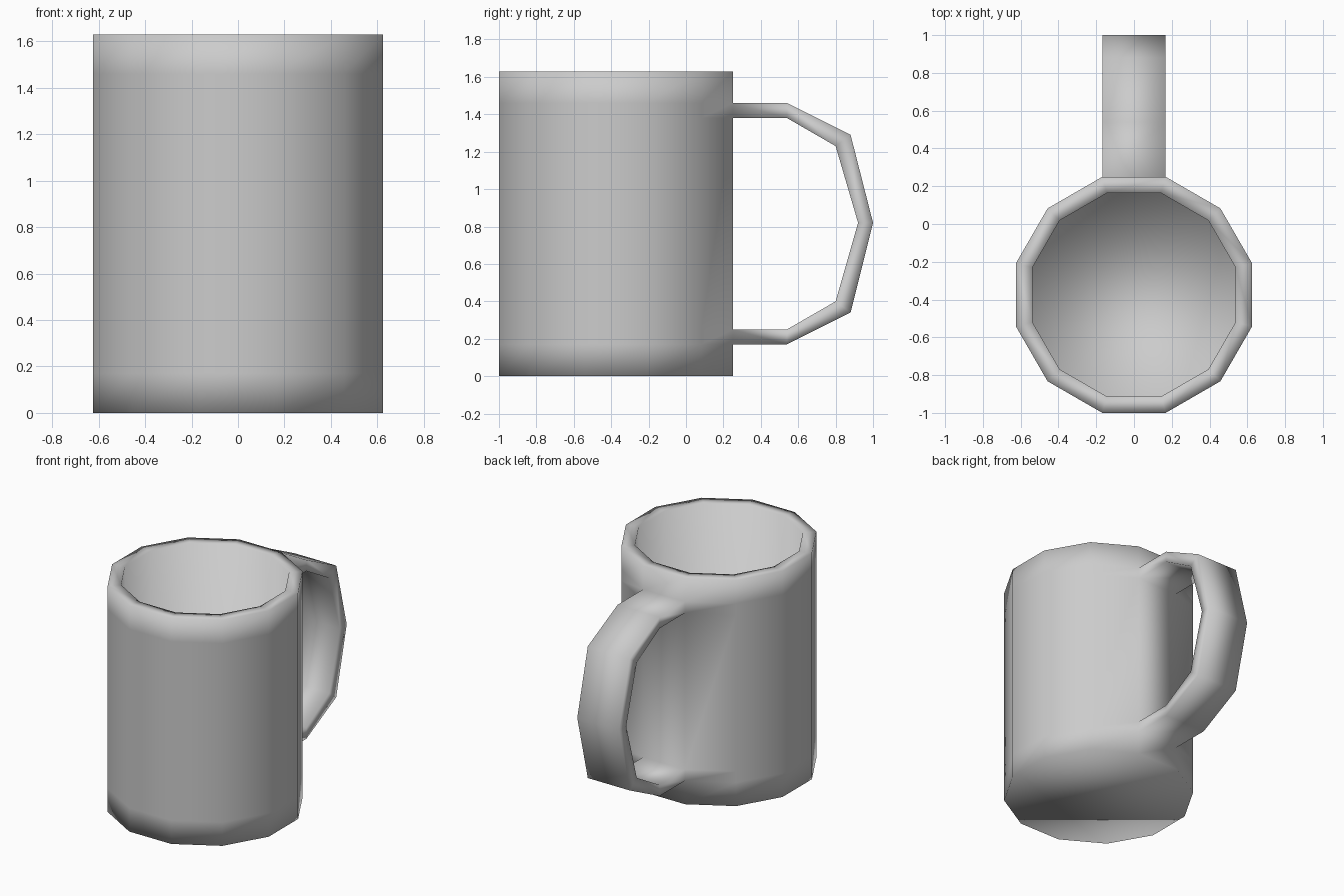
import bpy, bmesh, math

if "Cube" in bpy.data.objects:
    bpy.data.objects.remove(bpy.data.objects["Cube"])

bm = bmesh.new()
CY, N = -0.375, 12

def ring(apothem, z):
    r = apothem / math.cos(math.pi / N)
    angles = [math.radians(15 + 30 * k) for k in range(N)]
    return [bm.verts.new((r * math.cos(a), CY + r * math.sin(a), z)) for a in angles]

def bridge(a, b, skip=None):
    n = len(a)
    for i in range(n):
        if i != skip:
            j = (i + 1) % n
            bm.faces.new((a[i], a[j], b[j], b[i]))

# Cup: outer wall, rim, inner wall and floor
BACK = 2  # back-facing side that carries the handle
outer = [ring(0.625, z) for z in (0, 0.17, 0.25, 1.38, 1.46, 1.63)]
inner = [ring(0.538, z) for z in (1.63, 0.10)]
rings = outer + inner
for i in range(len(rings) - 1):
    bridge(rings[i], rings[i + 1], BACK if i in (1, 3) else None)
bm.faces.new(outer[0])
bm.faces.new(inner[-1])

# Handle: rectangular strap joined to the two openings in the back wall
def opening(out_ring, in_ring):
    return [out_ring[BACK + 1], out_ring[BACK], in_ring[BACK], in_ring[BACK + 1]]

path = [((0.54, 1.46), (0.54, 1.38)), ((0.88, 1.29), (0.80, 1.23)),
        ((1.00, 0.82), (0.92, 0.82)),
        ((0.88, 0.34), (0.80, 0.40)), ((0.54, 0.17), (0.54, 0.25))]
W = 0.625 * math.tan(math.pi / N)
sections = [opening(outer[4], outer[3])]
for (oy, oz), (iy, iz) in path:
    sections.append([bm.verts.new(p) for p in
                     ((-W, oy, oz), (W, oy, oz), (W, iy, iz), (-W, iy, iz))])
sections.append(opening(outer[1], outer[2]))
for a, b in zip(sections, sections[1:]):
    bridge(a, b)

bmesh.ops.recalc_face_normals(bm, faces=bm.faces)
for f in bm.faces:
    f.smooth = True
mesh = bpy.data.meshes.new("mug")
bm.to_mesh(mesh)
bm.free()
bpy.context.collection.objects.link(bpy.data.objects.new("mug", mesh))
